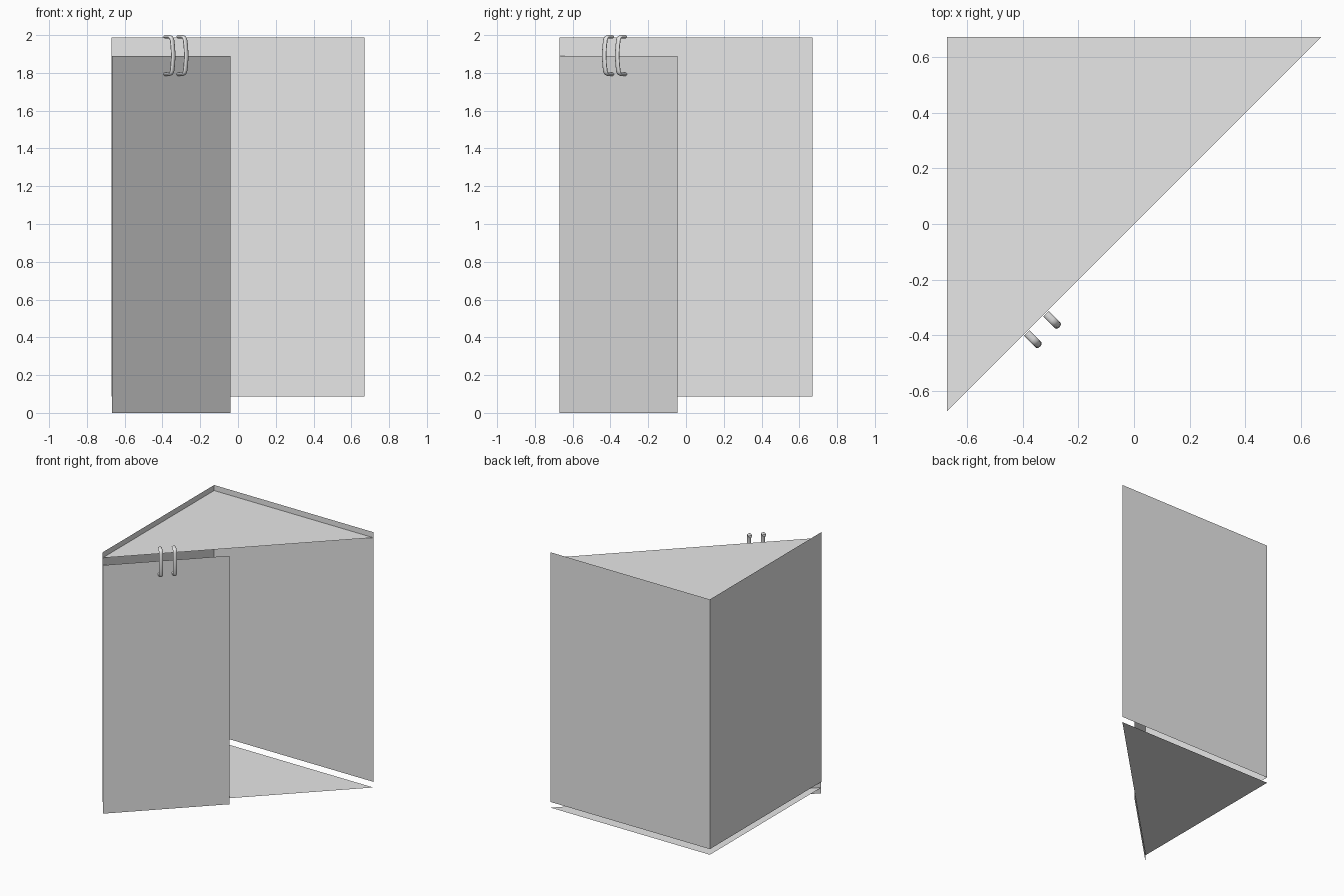
import bpy, bmesh, math
from mathutils import Vector

if "Cube" in bpy.data.objects:
    bpy.data.objects.remove(bpy.data.objects["Cube"])

grey = bpy.data.materials.new("plain grey")
grey.diffuse_color = (0.8, 0.8, 0.8, 1)
grey.use_nodes = True
grey.node_tree.nodes["Principled BSDF"].inputs["Base Color"].default_value = grey.diffuse_color


def add_object(name, bm):
    mesh = bpy.data.meshes.new(name)
    bm.to_mesh(mesh)
    bm.free()
    mesh.materials.append(grey)
    ob = bpy.data.objects.new(name, mesh)
    bpy.context.collection.objects.link(ob)
    return ob


def sheet(name, points):
    bm = bmesh.new()
    bm.faces.new([bm.verts.new(p) for p in points])
    return add_object(name, bm)


def upright(name, a, b, z0, z1):
    return sheet(name, [(*a, z0), (*b, z0), (*b, z1), (*a, z1)])


# Corner walls, floor, ceiling and the half-width front panel
R = 0.67
corners = [(-R, -R), (R, R), (-R, R)]
upright("back_wall", (-R, R), (R, R), 0.088, 1.987)
upright("left_wall", (-R, R), (-R, -R), 0.088, 1.987)
sheet("floor", [(x, y, 0.045) for x, y in corners])
sheet("ceiling", [(x, y, 1.945) for x, y in corners])
upright("front_panel", (-0.667, -0.67), (-0.041, -0.044), 0.0, 1.89)

# Curved handles: oval section swept along a bowed C-shaped path
OUT = Vector((1, -1, 0)).normalized()
SIDE = Vector((1, 1, 0)).normalized()
UP = Vector((0, 0, 1))
MID, HALF = 1.892, 0.099


def handle(name, s):
    upper = [(0.004, HALF), (0.036, HALF), (0.046, HALF - 0.003),
             (0.053, HALF - 0.010), (0.056, HALF - 0.022), (0.061, 0.045)]
    path = upper + [(0.064, 0)] + [(d, -h) for d, h in reversed(upper)]
    bm = bmesh.new()
    rings, n = [], 12
    for i, (d, h) in enumerate(path):
        p, q = path[max(i - 1, 0)], path[min(i + 1, len(path) - 1)]
        along = (OUT * (q[0] - p[0]) + UP * (q[1] - p[1])).normalized()
        across = along.cross(SIDE)
        centre = Vector((s, s, MID)) + OUT * d + UP * h
        rings.append([bm.verts.new(centre + SIDE * 0.014 * math.cos(a) + across * 0.009 * math.sin(a))
                      for a in (2 * math.pi * k / n for k in range(n))])
    for r0, r1 in zip(rings, rings[1:]):
        for k in range(n):
            bm.faces.new((r0[k], r0[(k + 1) % n], r1[(k + 1) % n], r1[k]))
    bm.faces.new(rings[0])
    bm.faces.new(rings[-1])
    bmesh.ops.recalc_face_normals(bm, faces=bm.faces)
    ob = add_object(name, bm)
    bpy.ops.object.select_all(action='DESELECT')
    ob.select_set(True)
    bpy.context.view_layer.objects.active = ob
    bpy.ops.object.shade_smooth_by_angle(angle=math.radians(40))


handle("left_handle", -0.388)
handle("right_handle", -0.319)
